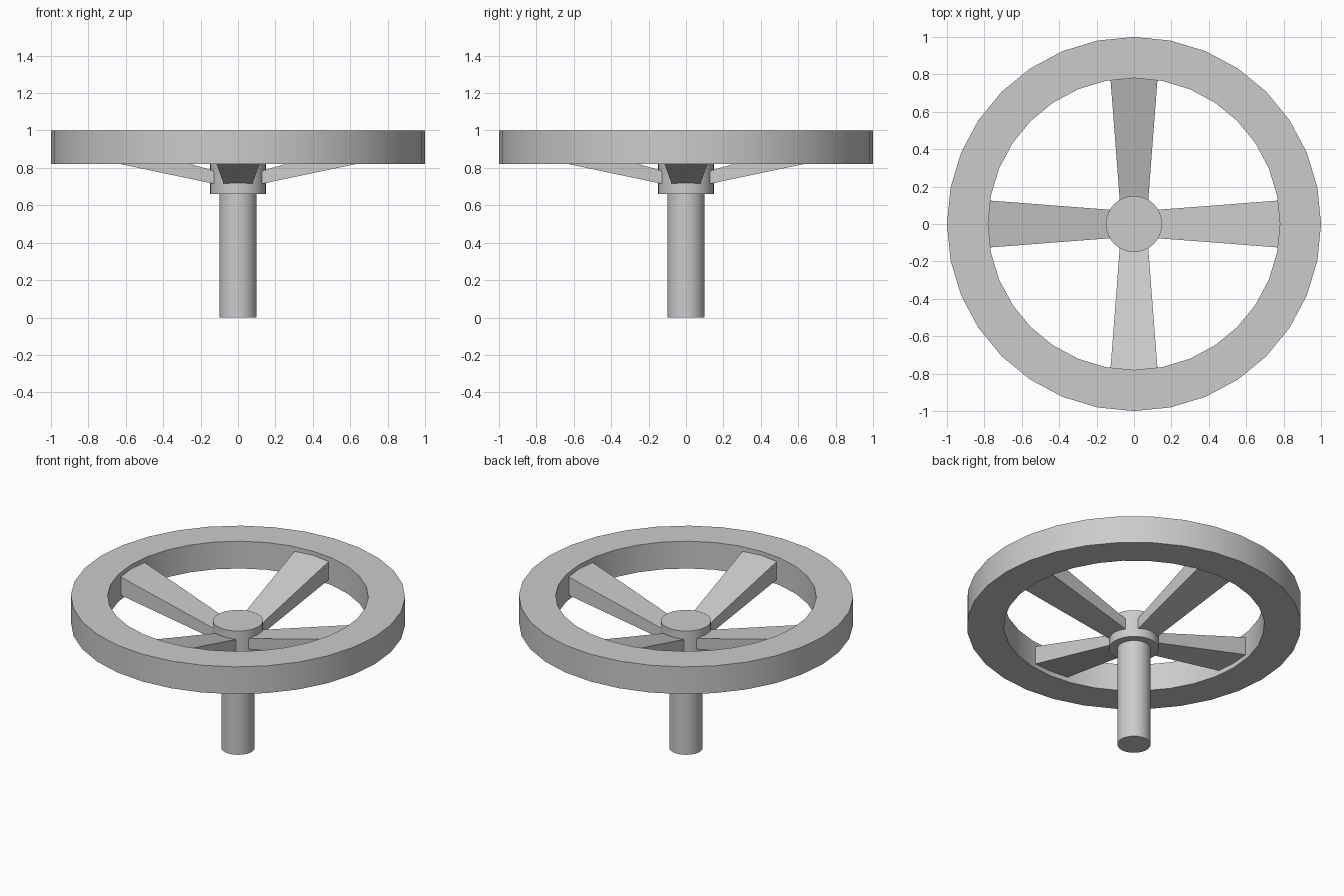
import bpy, bmesh
from math import pi, sin, cos
from mathutils import Matrix

if "Cube" in bpy.data.objects:
    bpy.data.objects.remove(bpy.data.objects["Cube"])

SEG = 32


def finish(name, bm, smooth=True):
    bmesh.ops.recalc_face_normals(bm, faces=bm.faces)
    mesh = bpy.data.meshes.new(name)
    bm.to_mesh(mesh)
    bm.free()
    obj = bpy.data.objects.new(name, mesh)
    bpy.context.collection.objects.link(obj)
    if smooth:
        bpy.ops.object.select_all(action='DESELECT')
        obj.select_set(True)
        bpy.context.view_layer.objects.active = obj
        bpy.ops.object.shade_smooth_by_angle(angle=pi / 6)
    return obj


def cylinder(name, radius, z0, z1):
    bm = bmesh.new()
    bmesh.ops.create_cone(bm, cap_ends=True, segments=SEG, radius1=radius, radius2=radius,
                          depth=z1 - z0, matrix=Matrix.Translation((0, 0, (z0 + z1) / 2)))
    return finish(name, bm)


# Rim: rectangular section swept around z
section = [(0.78, 0.82), (1.0, 0.82), (1.0, 1.0), (0.78, 1.0)]
bm = bmesh.new()
rings = []
for i in range(SEG):
    a = 2 * pi * i / SEG
    rings.append([bm.verts.new((r * cos(a), r * sin(a), z)) for r, z in section])
for i in range(SEG):
    a, b = rings[i], rings[(i + 1) % SEG]
    for j in range(4):
        k = (j + 1) % 4
        bm.faces.new((a[j], b[j], b[k], a[k]))
finish("rim", bm)

# Stem and hub
cylinder("stem", 0.10, 0.0, 0.67)
cylinder("hub", 0.15, 0.66, 0.84)

# Spokes: tapered bars rising from hub to rim (radius, half width, bottom, top)
ends = [(0.10, 0.074, 0.709, 0.776), (0.78, 0.126, 0.852, 0.973)]
for n, side in enumerate(("right", "back", "left", "front")):
    bm = bmesh.new()
    a, b = [[bm.verts.new(co) for co in ((r, -w, lo), (r, w, lo), (r, w, hi), (r, -w, hi))]
            for r, w, lo, hi in ends]
    bm.faces.new(a)
    bm.faces.new(b)
    for j in range(4):
        k = (j + 1) % 4
        bm.faces.new((a[j], b[j], b[k], a[k]))
    bm.transform(Matrix.Rotation(n * pi / 2, 4, 'Z'))
    finish("spoke_" + side, bm, smooth=False)
